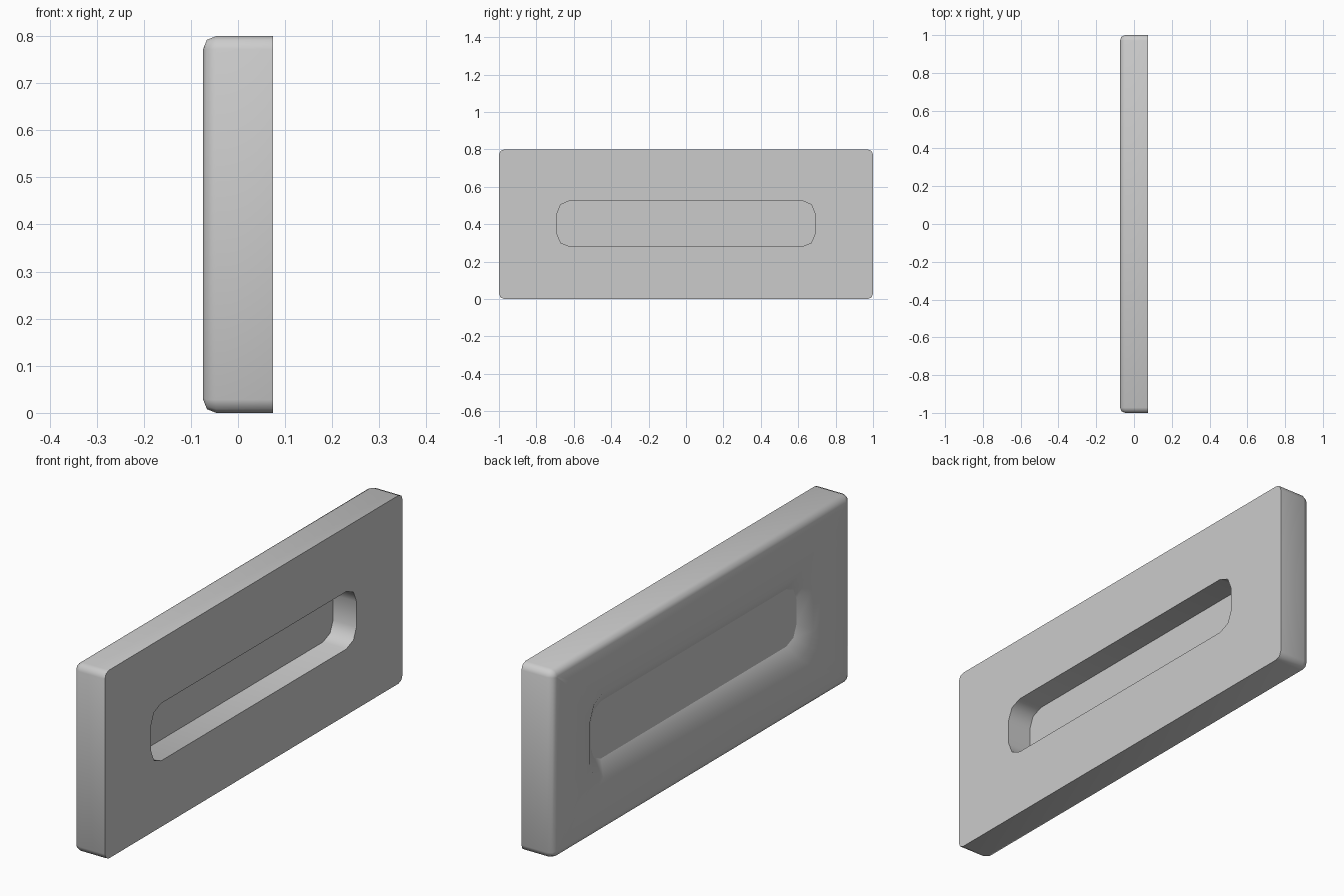
import bpy, bmesh, math

if "Cube" in bpy.data.objects:
    bpy.data.objects.remove(bpy.data.objects["Cube"])

ZC = 0.4
SEG = 2  # facets per rounded corner


def ring(x, hy, hz, r, zc=ZC):
    """Rounded rectangle loop in the YZ plane at depth x."""
    pts = []
    for k, (sy, sz) in enumerate([(1, 1), (-1, 1), (-1, -1), (1, -1)]):
        for i in range(SEG + 1):
            a = math.pi / 2 * (k + i / SEG)
            pts.append((x, sy * (hy - r) + r * math.cos(a),
                        zc + sz * (hz - r) + r * math.sin(a)))
    return pts


def add_object(name, bm, angle):
    mesh = bpy.data.meshes.new(name)
    bm.to_mesh(mesh)
    bm.free()
    obj = bpy.data.objects.new(name, mesh)
    bpy.context.collection.objects.link(obj)
    bpy.ops.object.select_all(action='DESELECT')
    obj.select_set(True)
    bpy.context.view_layer.objects.active = obj
    bpy.ops.object.shade_smooth_by_angle(angle=math.radians(angle))
    return obj


SLOT = dict(hy=0.69, hz=0.122, r=0.068, zc=0.403)
X_PANEL = -0.036

# Plate: closed loft around the rim, through the slot and back
sections = [
    ring(X_PANEL, **SLOT),
    ring(0.074, **SLOT),
    ring(0.074, 1.0, 0.4, 0.028),
    ring(-0.046, 1.0, 0.4, 0.028),
    ring(-0.066, 0.992, 0.392, 0.02),
    ring(-0.074, 0.972, 0.372, 0.004),
    ring(-0.074, 0.75, 0.182, 0.09, 0.403),  # flared slot mouth
]
bm = bmesh.new()
loops = [[bm.verts.new(p) for p in s] for s in sections]
for a, b in zip(loops, loops[1:] + loops[:1]):
    for i in range(len(a)):
        j = (i + 1) % len(a)
        bm.faces.new((a[i], a[j], b[j], b[i]))
bmesh.ops.recalc_face_normals(bm, faces=bm.faces)
add_object("plate", bm, 50)

# Thin panel closing the slot
bm = bmesh.new()
bm.faces.new([bm.verts.new(p) for p in ring(X_PANEL, **SLOT)])
add_object("slot_panel", bm, 30)
